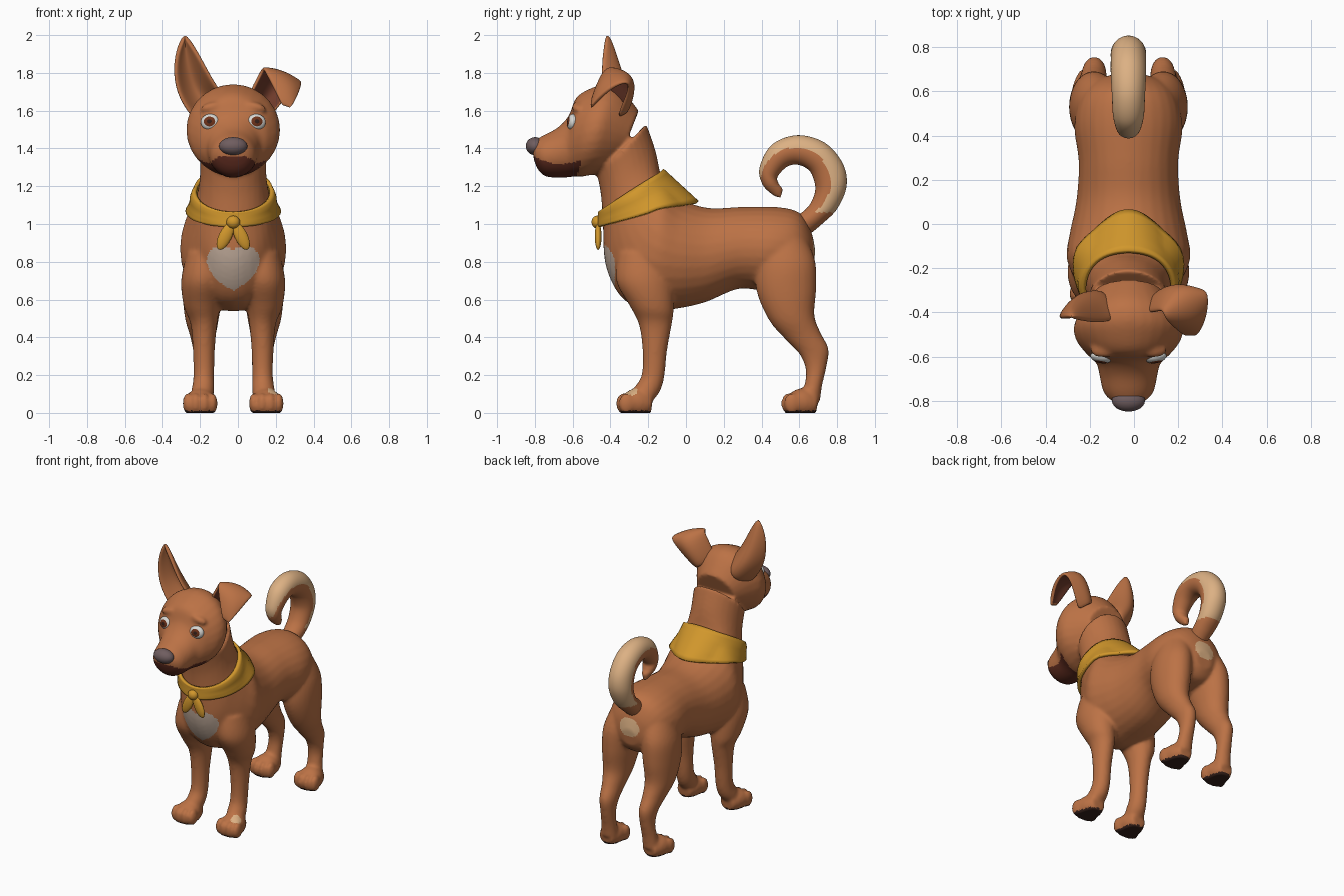
import bpy
import bmesh
from math import sin, cos, pi
from mathutils import Vector, Matrix

if "Cube" in bpy.data.objects:
    bpy.data.objects.remove(bpy.data.objects["Cube"], do_unlink=True)

AXIS = -0.025  # the dog's mirror plane


def material(name, *rgb):
    mat = bpy.data.materials.new(name)
    mat.use_nodes = True
    mat.diffuse_color = (*rgb, 1)
    mat.node_tree.nodes["Principled BSDF"].inputs["Base Color"].default_value = (*rgb, 1)
    return mat


fur = material("fur brown", .50, .168, .06)
cream = material("cream", .72, .44, .23)
chest_white = material("chest white", .51, .39, .31)
lip = material("lip brown", .115, .025, .014)
sole = material("dark sole", .035, .014, .01)
nose_grey = material("nose grey", .16, .11, .115)
eye_white = material("eye white", .68, .68, .65)
iris = material("iris brown", .156, .032, .01)
ear_inside = material("ear inside", .156, .042, .023)
yellow = material("scarf yellow", .64, .31, .025)


def skin(bm, rings, closed):
    """Bridge rows of vertices with quads."""
    n = len(rings[0])
    for lower, upper in zip(rings, rings[1:]):
        for j in range(n if closed else n - 1):
            k = (j + 1) % n
            bm.faces.new((lower[j], upper[j], upper[k], lower[k]))


def loft(bm, rows, side=1, dy=0, segs=28, steps=5):
    """Smooth tube; a row holds two opposite outline points (y, z), half width and x offset."""
    keys = [Vector(r if len(r) == 6 else r + (0,)) for r in rows]
    last = len(keys) - 1
    path = []
    for i in range(last):
        a, b, c, d = keys[max(i - 1, 0)], keys[i], keys[i + 1], keys[min(i + 2, last)]
        for s in range(steps):
            t = s / steps
            path.append((b * 2 + (c - a) * t + (a * 2 - b * 5 + c * 4 - d) * (t * t)
                         + (b * 3 - a - c * 3 + d) * t ** 3) * 0.5)
    path.append(keys[last])
    rings = []
    for ya, za, yb, zb, w, x in path:
        ring = []
        for j in range(segs):
            u, v = cos(2 * pi * j / segs), sin(2 * pi * j / segs)
            ring.append(bm.verts.new((AXIS + side * x + w * v,
                                      (ya + yb + (ya - yb) * u) / 2 + dy,
                                      (za + zb + (za - zb) * u) / 2)))
        rings.append(ring)
    skin(bm, rings, True)
    bm.faces.new(rings[0])
    bm.faces.new(rings[-1])


def ball(bm, x, y, z, size, turn=0):
    """Ellipsoid, x measured from the mirror plane."""
    mat = (Matrix.Translation((AXIS + x, y, z)) @ Matrix.Rotation(turn, 4, 'Y')
           @ Matrix.Diagonal((*size, 1)))
    bmesh.ops.create_uvsphere(bm, u_segments=24, v_segments=16, radius=1, matrix=mat)


def finish(name, bm, mats, recalc=True):
    if recalc:
        bmesh.ops.recalc_face_normals(bm, faces=bm.faces[:])
    mesh = bpy.data.meshes.new(name)
    bm.to_mesh(mesh)
    bm.free()
    for m in mats:
        mesh.materials.append(m)
    for p in mesh.polygons:
        p.use_smooth = True
    obj = bpy.data.objects.new(name, mesh)
    bpy.context.scene.collection.objects.link(obj)
    return obj


def modify(obj, kind, **settings):
    mod = obj.modifiers.new(kind.lower(), kind)
    for key, value in settings.items():
        setattr(mod, key, value)


# Body: torso, neck, head and legs, fused into one skin
torso = [(.685, .86, .67, .74, .06), (.66, .97, .62, .68, .16), (.6, 1.06, .52, .66, .22),
         (.48, 1.09, .4, .65, .245), (.29, 1.09, .27, .655, .225), (.12, 1.085, .1, .585, .235),
         (-.02, 1.13, -.06, .55, .265), (-.1, 1.21, -.2, .54, .28), (-.135, 1.27, -.34, .61, .245),
         (-.15, 1.34, -.425, .78, .205), (-.165, 1.4, -.44, 1, .18), (-.185, 1.46, -.45, 1.15, .175),
         (-.21, 1.53, -.47, 1.26, .18)]
head = [(-.25, 1.6, -.36, 1.32, .15), (-.34, 1.71, -.44, 1.27, .21), (-.42, 1.74, -.5, 1.26, .247),
        (-.5, 1.72, -.555, 1.25, .235), (-.58, 1.67, -.6, 1.25, .187), (-.62, 1.575, -.64, 1.245, .145),
        (-.68, 1.51, -.7, 1.245, .13), (-.76, 1.467, -.75, 1.255, .115), (-.8, 1.44, -.785, 1.29, .085),
        (-.815, 1.41, -.805, 1.34, .05)]
front_leg = [(-.36, .85, -.1, .85, .105, .14), (-.37, .7, -.07, .7, .115, .16),
             (-.3, .57, -.065, .55, .095, .165), (-.25, .47, -.075, .47, .07, .155),
             (-.23, .33, -.1, .33, .058, .155), (-.235, .2, -.115, .19, .055, .155),
             (-.275, .13, -.14, .11, .06, .16), (-.3, .06, -.19, .05, .06, .17)]
hind_leg = [(.4, .92, .64, .92, .1, .12), (.37, .78, .685, .8, .112, .15),
            (.375, .64, .69, .66, .108, .16), (.44, .49, .68, .52, .09, .165),
            (.53, .385, .71, .43, .068, .16), (.605, .305, .755, .34, .055, .155),
            (.635, .22, .745, .25, .048, .155), (.625, .14, .72, .14, .052, .16),
            (.6, .07, .71, .06, .06, .165)]
paw = [(-.175, .09, -.185, 0, .05, .17), (-.24, .13, -.23, -.02, .075, .172),
       (-.3, .12, -.3, -.02, .085, .175), (-.34, .08, -.34, -.01, .075, .175),
       (-.355, .05, -.355, .02, .05, .175)]

bm = bmesh.new()
loft(bm, torso)
loft(bm, head)
for side in (-1, 1):
    loft(bm, front_leg, side)
    loft(bm, hind_leg, side)
    ball(bm, side * .115, -.57, 1.62, (.06, .035, .025), side * .25)  # brow
    for dy in (0, .875):
        loft(bm, paw, side, dy)
        for toe in (-.066, -.023, .023, .066):
            reach = -.315 if abs(toe) > .05 else -.33
            ball(bm, side * .175 + toe, reach + dy, .05, (.026, .042, .055))
rough = finish("body_rough", bm, [])
modify(rough, 'REMESH', mode='VOXEL', voxel_size=.011)
modify(rough, 'SMOOTH', factor=.5, iterations=7)
evaluated = rough.evaluated_get(bpy.context.evaluated_depsgraph_get())
bm = bmesh.new()
bm.from_mesh(evaluated.to_mesh())
bpy.data.objects.remove(rough, do_unlink=True)
for v in bm.verts:
    v.co.z = max(v.co.z, 0)  # flat soles


def body_colour(centre, normal):
    x, y, z = centre.x - AXIS, centre.y, centre.z
    u, v = x / .122, (z - .75) / .108
    if z < .012:
        return 4
    if z > 1.2 and y < -.55 - .4 * max(0, 1.33 - z) and z < 1.318 + 2 * (y + .66) ** 2:
        return 3
    if y < -.25 and normal.y < 0 and (u * u + v * v - 1) ** 3 < u * u * v ** 3:
        return 2
    if y > .6 and normal.y > .2 and (x / .075) ** 2 + ((z - .87) / .065) ** 2 < 1:
        return 1
    if (centre - Vector((.19, -.29, .11))).length < .035:
        return 1
    return 0


for f in bm.faces:
    f.material_index = body_colour(f.calc_center_median(), f.normal)
body = finish("body", bm, [fur, cream, chest_white, lip, sole])

# Curled tail, cream on its outer side
bm = bmesh.new()
loft(bm, [(.66, .95, .56, 1.03, .06), (.72, 1, .625, 1.07, .07), (.8, 1.08, .665, 1.12, .075),
          (.85, 1.2, .685, 1.19, .08), (.83, 1.32, .665, 1.265, .08), (.735, 1.43, .63, 1.3, .08),
          (.59, 1.47, .58, 1.315, .075), (.455, 1.42, .53, 1.3, .07), (.39, 1.3, .485, 1.25, .055),
          (.405, 1.21, .49, 1.215, .045), (.46, 1.155, .51, 1.185, .025),
          (.5, 1.14, .505, 1.155, .01)], segs=48, steps=8)
for f in bm.faces:
    c = f.calc_center_median()
    f.material_index = int(c.z > 1.06 and Vector((c.y - .58, c.z - 1.22)).length > .185)
finish("tail", bm, [fur, cream])

# Nose
bm = bmesh.new()
ball(bm, 0, -.798, 1.412, (.075, .05, .048))
finish("nose", bm, [nose_grey])

# Eyes set on the face, iris and pupil by angle from the gaze
bpy.context.view_layer.update()
for side, label in ((1, "left"), (-1, "right")):
    hit, spot, normal, _ = body.ray_cast(Vector((AXIS + side * .122, -2, 1.54)), Vector((0, 1, 0)))
    gaze = (normal + Vector((0, -1, 0))).normalized()
    bm = bmesh.new()
    bmesh.ops.create_uvsphere(bm, u_segments=28, v_segments=24, radius=1)
    for f in bm.faces:
        facing = f.calc_center_median().normalized().z
        f.material_index = 2 if facing > .966 else 1 if facing > .83 else 0
    bm.transform(Matrix.Translation(spot + Vector((0, .008, 0)))
                 @ gaze.to_track_quat('Z', 'Y').to_matrix().to_4x4()
                 @ Matrix.Diagonal((.05, .043, .027, 1)))
    finish(label + "_eye", bm, [eye_white, iris, sole])


def ear(name, rows, inside):
    """Cupped sheet between two edges, given thickness."""
    bm = bmesh.new()
    rings = []
    for edge_a, edge_b, bulge in rows:
        a, b = Vector(edge_a), Vector(edge_b)
        rings.append([bm.verts.new(a.lerp(b, j / 8) + Vector(bulge) * (1 - (j / 4 - 1) ** 2))
                      for j in range(9)])
    skin(bm, rings, False)
    obj = finish(name, bm, [fur, inside], recalc=False)
    modify(obj, 'SOLIDIFY', thickness=.026, offset=-1, material_offset=1)
    modify(obj, 'SUBSURF', levels=2, render_levels=2)


# Upright right ear and folded left ear
ear("right_ear", [((-.22, -.41, 1.52), (-.07, -.42, 1.69), (0, .12, 0)),
                  ((-.325, -.42, 1.66), (-.115, -.44, 1.75), (0, .13, 0)),
                  ((-.35, -.42, 1.8), (-.165, -.44, 1.84), (0, .09, 0)),
                  ((-.335, -.42, 1.92), (-.215, -.43, 1.93), (0, .05, 0)),
                  ((-.295, -.415, 2), (-.27, -.415, 2.005), (0, .01, 0))], fur)
ear("left_ear", [((.03, -.4, 1.65), (.17, -.36, 1.55), (0, .08, 0)),
                 ((.095, -.39, 1.78), (.26, -.3, 1.67), (0, .08, .02)),
                 ((.125, -.385, 1.835), (.335, -.285, 1.755), (0, .03, .02)),
                 ((.14, -.435, 1.83), (.345, -.35, 1.755), (0, -.01, .02)),
                 ((.18, -.475, 1.74), (.33, -.435, 1.7), (.02, -.01, .02)),
                 ((.235, -.515, 1.63), (.285, -.515, 1.615), (0, 0, 0))], ear_inside)

# Scarf: a tilted band that widens to a point over the back
bm = bmesh.new()
rings = []
for r in range(9):
    t = r / 8
    puff = 1 + .07 * sin(pi * t) + .02 * sin(3 * pi * t)
    ring = []
    for j in range(64):
        s, c = sin(2 * pi * j / 64), cos(2 * pi * j / 64)
        low = Vector((.222 * s * (1 - .25 * max(c, 0)), -.2 + .26 * c, 1.05 + .065 * c))
        high = Vector((.2 * s, -.29 + .165 * c, 1.175 + .11 * c))
        p = low.lerp(high, t)
        ring.append(bm.verts.new((AXIS + p.x * puff, p.y, p.z)))
    rings.append(ring)
skin(bm, rings, True)
scarf = finish("scarf", bm, [yellow])
modify(scarf, 'SHRINKWRAP', target=body, wrap_method='NEAREST_SURFACEPOINT',
       wrap_mode='OUTSIDE', offset=.014)
modify(scarf, 'SOLIDIFY', thickness=.02, offset=0)

# Scarf knot with two hanging ends
bm = bmesh.new()
ball(bm, 0, -.47, 1.01, (.036, .03, .034))
for side in (-1, 1):
    ball(bm, side * .042, -.465, .935, (.034, .018, .078), -side * .45)
finish("scarf_knot", bm, [yellow])
